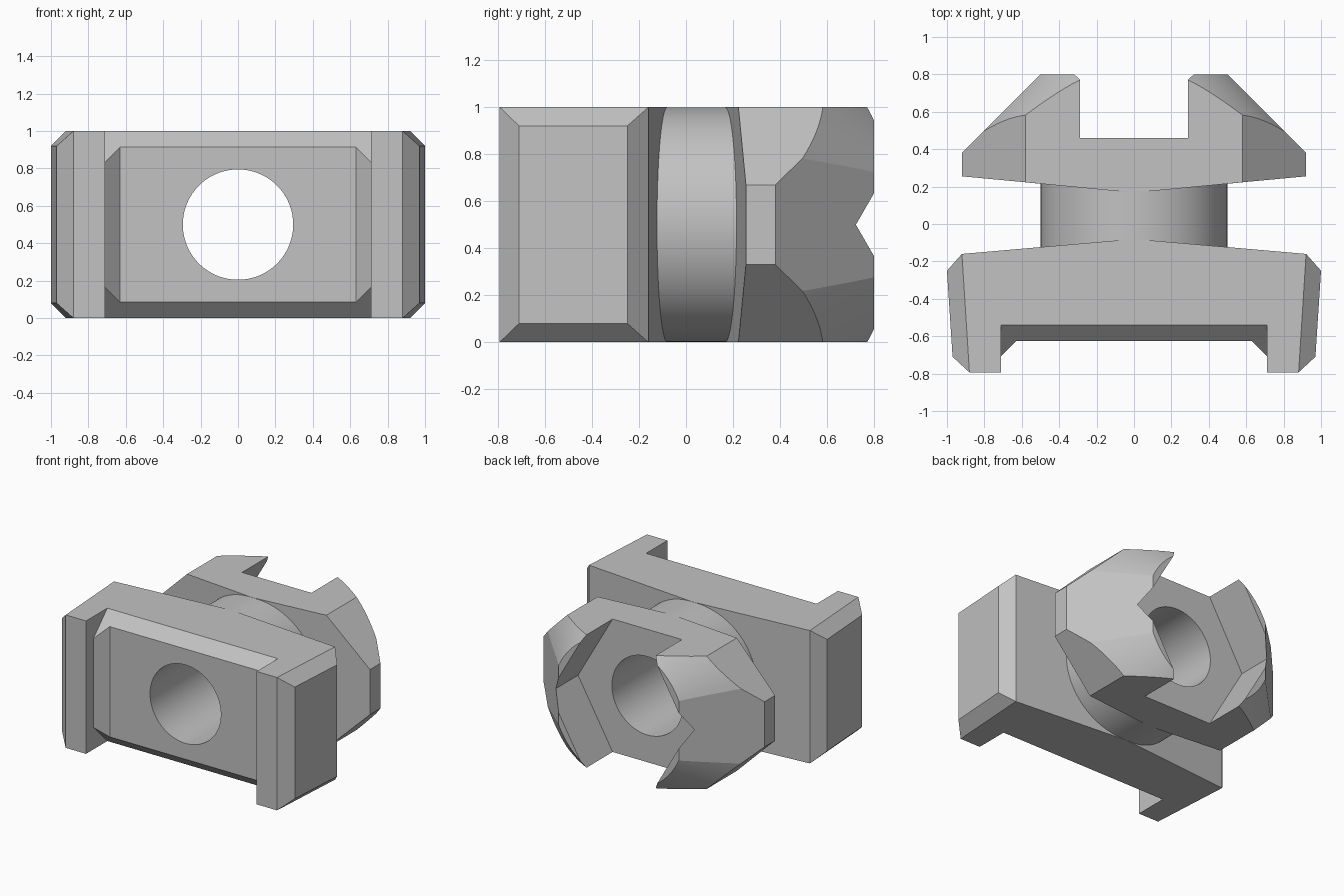
import bpy, bmesh, math
from mathutils import Matrix

cube = bpy.data.objects.get("Cube")
if cube:
    bpy.data.objects.remove(cube, do_unlink=True)

steel = bpy.data.materials.new("plain_grey_steel")
steel.use_nodes = True
GREY = (0.54, 0.54, 0.54, 1)
steel.diffuse_color = GREY
steel.node_tree.nodes["Principled BSDF"].inputs["Base Color"].default_value = GREY


def add(name, bm):
    bmesh.ops.recalc_face_normals(bm, faces=bm.faces)
    mesh = bpy.data.meshes.new(name)
    bm.to_mesh(mesh)
    bm.free()
    mesh.materials.append(steel)
    ob = bpy.data.objects.new(name, mesh)
    bpy.context.collection.objects.link(ob)
    return ob


def hull(name, points):
    """Convex solid from points (x, y, height from middle), mirrored in x and z."""
    bm = bmesh.new()
    for x, y, h in points:
        for sx in ((1, -1) if x else (1,)):
            for sz in (1, -1):
                bm.verts.new((sx * x, y, 0.5 + sz * h))
    res = bmesh.ops.convex_hull(bm, input=bm.verts)
    loose = [v for v in bm.verts if not v.link_faces]
    bmesh.ops.delete(bm, geom=loose, context='VERTS')
    bmesh.ops.dissolve_limit(bm, angle_limit=math.radians(1),
                             verts=bm.verts, edges=bm.edges)
    return add(name, bm)


def round_bar(name, y0, y1, r0, r1):
    """Cylinder or cone along y."""
    bm = bmesh.new()
    place = Matrix.Translation((0, (y0 + y1) / 2, 0.5)) @ Matrix.Rotation(-math.pi / 2, 4, 'X')
    bmesh.ops.create_cone(bm, cap_ends=True, segments=128, radius1=r0, radius2=r1,
                          depth=y1 - y0, matrix=place)
    return add(name, bm)


def prism(name, outline, offset):
    """Extrude a 3D outline by an offset."""
    bm = bmesh.new()
    face = bm.faces.new([bm.verts.new(p) for p in outline])
    ext = bmesh.ops.extrude_face_region(bm, geom=[face], use_keep_orig=True)
    bmesh.ops.translate(bm, vec=offset,
                        verts=[g for g in ext["geom"] if isinstance(g, bmesh.types.BMVert)])
    return add(name, bm)


def combine(target, other, operation):
    """Apply a boolean and discard the helper."""
    mod = target.modifiers.new(operation, 'BOOLEAN')
    mod.operation, mod.solver, mod.object = operation, 'EXACT', other
    bpy.context.view_layer.update()
    graph = bpy.context.evaluated_depsgraph_get()
    mesh = bpy.data.meshes.new_from_object(target.evaluated_get(graph))
    target.modifiers.clear()
    target.data = mesh
    bpy.data.objects.remove(other, do_unlink=True)


# Front plate with chamfered ends and slightly peaked back
body = hull("slot_nut_body", [
    (0, -0.08, 0.5), (0.92, -0.16, 0.5), (0.88, -0.793, 0.5),
    (1, -0.25, 0.42), (0.97, -0.71, 0.42)])

# Recess between the end lips, with filleted corners
W = 0.71
combine(body, prism("recess_cutter", [
    (-W, -1, -0.1), (W, -1, -0.1), (W, -0.705, -0.1), (0.63, -0.625, -0.1),
    (-0.63, -0.625, -0.1), (-W, -0.705, -0.1)], (0, 0, 1.2)), 'DIFFERENCE')

# Chamfers along the recess top and bottom
for side in (1, -1):
    edge = [(-W, y, 0.5 + side * h) for y, h in ((-0.44, 0.6), (-1, 0.04), (-1, 0.6))]
    combine(body, prism("chamfer_cutter", edge, (2 * W, 0, 0)), 'DIFFERENCE')

# Rear head: six-sided block with sloped shoulders, turned to a cone
head = hull("head", [
    (0, 0.167, 0.5), (0.58, 0.223, 0.5), (0.92, 0.255, 0.17),
    (0.92, 0.38, 0.17), (0.58, 0.72, 0.5), (0.5, 0.8, 0.5)])
combine(head, round_bar("turning_cone", 0, 0.9, 1.348, 0.448), 'INTERSECT')

# Hexagonal socket, open at top and bottom, leaving two prongs
tip, flare = 0.577, 0.6 * 0.577
socket = [(tip, 0), (tip - flare, 0.6), (flare - tip, 0.6),
          (-tip, 0), (flare - tip, -0.6), (tip - flare, -0.6)]
combine(head, prism("socket_cutter", [(x, 0.46, 0.5 + h) for x, h in socket],
                    (0, 0.6, 0)), 'DIFFERENCE')

# Neck joining plate and head, then the through hole
combine(body, round_bar("neck", -0.3, 0.35, 0.499, 0.499), 'UNION')
combine(body, head, 'UNION')
combine(body, round_bar("hole_cutter", -1.2, 1.2, 0.295, 0.295), 'DIFFERENCE')

bpy.ops.object.select_all(action='DESELECT')
body.select_set(True)
bpy.context.view_layer.objects.active = body
bpy.ops.object.shade_smooth_by_angle(angle=math.radians(8))
